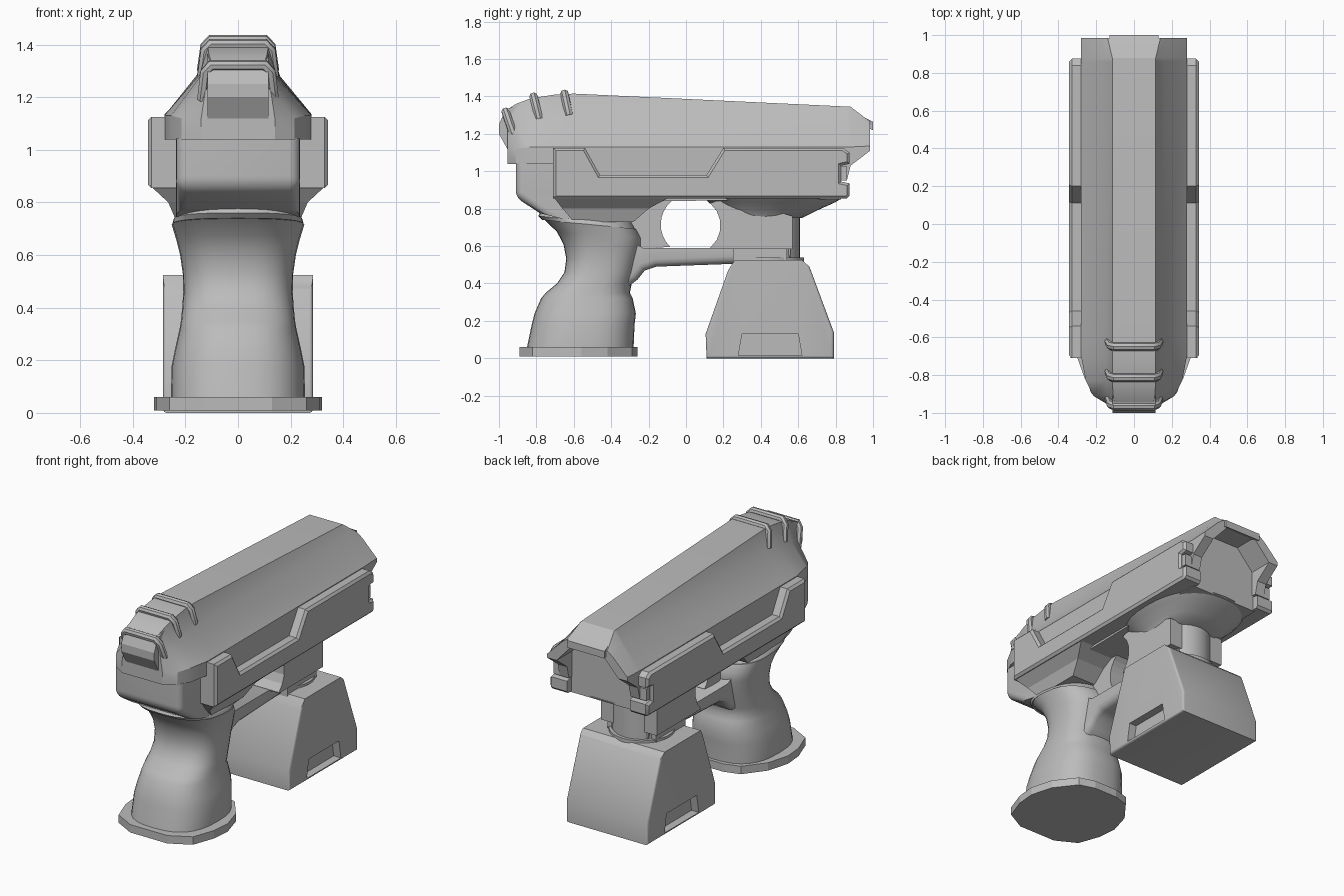
import bpy, bmesh, math
from mathutils import Vector

cube = bpy.data.objects.get("Cube")
if cube:
    bpy.data.objects.remove(cube, do_unlink=True)

grey = bpy.data.materials.new("matte_grey")
grey.use_nodes = True
grey.diffuse_color = (0.5, 0.5, 0.5, 1)
grey.node_tree.nodes["Principled BSDF"].inputs["Base Color"].default_value = (0.5, 0.5, 0.5, 1)


def activate(ob):
    bpy.ops.object.select_all(action='DESELECT')
    ob.select_set(True)
    bpy.context.view_layer.objects.active = ob


def loft(name, rings, smooth=None):
    """Skin a list of equal-length closed rings and cap both ends."""
    bm = bmesh.new()
    loops = [[bm.verts.new(p) for p in ring] for ring in rings]
    n = len(loops[0])
    for lo, hi in zip(loops, loops[1:]):
        for i in range(n):
            j = (i + 1) % n
            bm.faces.new((lo[i], lo[j], hi[j], hi[i]))
    bm.faces.new(loops[0])
    bm.faces.new(loops[-1])
    bmesh.ops.recalc_face_normals(bm, faces=bm.faces)
    mesh = bpy.data.meshes.new(name)
    bm.to_mesh(mesh)
    bm.free()
    ob = bpy.data.objects.new(name, mesh)
    bpy.context.collection.objects.link(ob)
    mesh.materials.append(grey)
    if smooth:
        activate(ob)
        bpy.ops.object.shade_smooth_by_angle(angle=math.radians(smooth))
    return ob


def slab(name, profile, x0, x1):
    """Extrude a (y, z) profile across x."""
    return loft(name, [[(x, y, z) for y, z in profile] for x in (x0, x1)])


def oval(z, front, back, half, power=2.4, tilt=0.0, n=32):
    """Horizontal superellipse ring, optionally tilted along y."""
    ring = []
    for i in range(n):
        t = math.tau * i / n
        c, s = math.cos(t), math.sin(t)
        dy = math.copysign(abs(s) ** (2 / power), s) * (back - front) / 2
        ring.append((half * math.copysign(abs(c) ** (2 / power), c),
                     (front + back) / 2 + dy, z + tilt * dy))
    return ring


def bevel_edges(ob, width, segments, rule):
    """Round the edges whose two end points satisfy the rule."""
    bm = bmesh.new()
    bm.from_mesh(ob.data)
    edges = [e for e in bm.edges if rule(e.verts[0].co, e.verts[1].co)]
    bmesh.ops.bevel(bm, geom=edges, offset=width, segments=segments,
                    profile=0.5, affect='EDGES', clamp_overlap=True)
    bm.to_mesh(ob.data)
    bm.free()
    activate(ob)
    bpy.ops.object.shade_smooth_by_angle(angle=math.radians(35))


def cut(ob, cutter):
    """Subtract a helper solid, then remove it."""
    cutter.hide_render = True
    mod = ob.modifiers.new("cut", 'BOOLEAN')
    mod.operation = 'DIFFERENCE'
    mod.solver = 'EXACT'
    mod.object = cutter
    activate(ob)
    bpy.ops.object.modifier_apply(modifier=mod.name)
    bpy.data.objects.remove(cutter, do_unlink=True)


# Upper shell: y, top half width, top z, shoulder x, shoulder z, side x, side z, bottom z
shell_stations = [
    (-0.955, .10, 1.33, .125, 1.22, .14, 1.12, 1.04),
    (-0.91, .11, 1.36, .14, 1.24, .215, 1.12, 1.04),
    (-0.83, .115, 1.39, .15, 1.27, .255, 1.13, 1.04),
    (-0.70, .115, 1.41, .15, 1.28, .28, 1.13, 1.04),
    (-0.60, .115, 1.415, .15, 1.285, .28, 1.13, .95),
    (0.86, .115, 1.346, .16, 1.28, .28, 1.13, .95),
    (0.88, .115, 1.345, .16, 1.28, .28, 1.13, 1.03),
    (0.985, .14, 1.265, .18, 1.235, .28, 1.135, 1.11)]
rings = []
for y, a, zt, b, zs, c, zk, zb in shell_stations:
    half = [(a, zt), (b, zs), (c, zk), (c, zb)]
    rings.append([(x, y, z) for x, z in half] + [(-x, y, z) for x, z in reversed(half)])
shell = loft("upper_shell", rings, 28)

slab("nose_ridge", [(-1, 1.25), (-.965, 1.33), (-.8, 1.39), (-.8, 1.04),
                    (-.955, 1.04), (-.95, 1.11), (-1, 1.2)], -.115, .115)
slab("rear_lip", [(.95, 1.29), (1, 1.265), (1, 1.22), (.95, 1.24)], -.13, .13)

# Open recess at the rear
recess = [(.10, 1.235), (.215, 1.11), (.215, .8), (-.215, .8), (-.215, 1.11), (-.10, 1.235)]
cut(shell, loft("recess_cutter", [[(x, y, z) for x, z in recess] for y in (.83, 1.2)]))

# Frame under the shell, with rounded front corners
frame = slab("frame", [(-.91, 1.045), (-.91, .86), (-.78, .775), (-.66, .745), (-.3, .73),
                       (-.18, .84), (.83, .85), (.83, 1.045)], -.235, .235)
bevel_edges(frame, .07, 5, lambda p, q: max(p.y, q.y) < -.75 and min(p.z, q.z) < 1
            and (abs(p.x - q.x) < .01 or abs(p.z - .86) < .01))

# Side rails with a stepped top edge and a rear latch notch
rail = [(-.71, .855), (-.71, 1.125), (-.54, 1.125), (-.46, .98), (.11, .98), (.2, 1.125),
        (.84, 1.125), (.875, 1.10), (.875, 1.04), (.83, 1.03), (.83, .945), (.875, .935),
        (.875, .87), (.86, .855)]
for side, s in (("left", 1), ("right", -1)):
    panel = slab(side + "_rail", rail, s * .22, s * .343)
    bevel_edges(panel, .014, 1, lambda p, q: abs(p.x) > .33 and abs(q.x) > .33)
    slab(side + "_latch", [(.8, .95), (.8, 1.025), (.86, 1.025), (.86, .95)], s * .225, s * .325)

# Neck tapering from the rails to the grip
neck = []
for z, front, back, w in ((.865, -.71, -.08, .335), (.80, -.66, -.2, .265), (.73, -.6, -.28, .235)):
    neck.append([(w, front, z), (w, back, z), (-w, back, z), (-w, front, z)])
loft("grip_neck", neck)

# Grip: z, front y, back y, half width
grip = [(.06, -.85, -.28, .255), (.18, -.825, -.275, .252), (.24, -.81, -.268, .24),
        (.32, -.775, -.285, .222), (.35, -.75, -.3, .217), (.40, -.69, -.29, .212),
        (.46, -.65, -.27, .208), (.53, -.64, -.255, .21), (.60, -.655, -.24, .22),
        (.66, -.69, -.24, .235), (.715, -.755, -.265, .252)]
loft("grip", [oval(z, f, b, w, 2.6, -.09 * max(0, (z - .5) / .2)) for z, f, b, w in grip], 50)
loft("grip_collar", [oval(.715, -.77, -.27, .25, 2.6, -.1), oval(.735, -.79, -.28, .245, 2.6, -.1),
                     oval(.755, -.78, -.29, .225, 2.6, -.1)], 40)

# Foot plate
foot = [(.13, -.89), (.26, -.82), (.31, -.68), (.32, -.56), (.28, -.42), (.18, -.29), (.08, -.26)]
foot += [(-x, y) for x, y in reversed(foot)]
loft("foot_plate", [[(x, y, z) for x, y in foot] for z in (.01, .06)])

# Trigger guard and trigger
guard = slab("trigger_guard", [(-.32, .64), (-.23, .59), (.56, .59), (.56, .52), (.25, .505),
                               (-.16, .49), (-.22, .47), (-.26, .42), (-.34, .36)], -.13, .13)
bevel_edges(guard, .04, 3, lambda p, q: max(p.z, q.z) < .53 and abs(p.x - q.x) < .01)
arc = [(.03 + .165 * math.cos(t), .715 + .165 * math.sin(t))
       for t in [math.radians(130 + 12 * i) for i in range(9)]]
slab("trigger", [(-.3, .58), (-.3, .86), (-.08, .86)] + arc, -.07, .07)

# Battery mount: flared collar, block, column
loft("mount_flare", [oval(.86, .09, .84, .30), oval(.835, .12, .80, .275),
                     oval(.79, .17, .70, .215), oval(.75, .2, .62, .19)], 40)
front_arc = [(.03 + .155 * math.cos(t), .71 + .155 * math.sin(t))
             for t in [math.radians(-50 + 20 * i) for i in range(6)]]
slab("mount_block", [(.13, .585)] + front_arc + [(.16, .84), (.3, .84), (.57, .76), (.57, .585)],
     -.195, .195)
slab("mount_step", [(.25, .51), (.25, .59), (.54, .59), (.54, .51)], -.17, .17)
loft("mount_column", [oval(z, .27, .61, .17, 2) for z in (.5, .8)], 40)
loft("column_ring", [oval(z, .25, .63, .19, 2) for z in (.51, .54)], 40)

# Battery with rounded side edges and finger notches open at the bottom
battery = slab("battery", [(.11, 0), (.105, .13), (.225, .47), (.26, .525), (.62, .525),
                           (.66, .49), (.79, .14), (.79, 0)], -.285, .285)
bevel_edges(battery, .06, 4, lambda p, q: min(p.z, q.z) < .45 and abs(p.x - q.x) < .01)
for s in (1, -1):
    cut(battery, slab("notch_cutter", [(.28, .015), (.30, .13), (.60, .13), (.62, .015)],
                      s * .235, s * .32))

# Three ribs wrapping over the nose: top y, top z, lower y, lower z
for i, (yt, zt, yl, zl) in enumerate(((-.965, 1.32, -.92, 1.19), (-.815, 1.4, -.785, 1.28),
                                      (-.65, 1.415, -.625, 1.3))):
    data = bpy.data.curves.new("rib", 'CURVE')
    data.dimensions = '3D'
    data.bevel_depth = .023
    data.bevel_resolution = 2
    data.use_fill_caps = True
    top, low = Vector((0, yt, zt)), Vector((0, yl, zl))
    half = [(.134, low), (.122, low.lerp(top, .8)), (.10, top)]
    path = half + [(-x, p) for x, p in reversed(half)]
    spline = data.splines.new('POLY')
    spline.points.add(len(path) - 1)
    for point, (x, p) in zip(spline.points, path):
        point.co = (x, p.y, p.z, 1)
    rib = bpy.data.objects.new("nose_rib_%d" % (i + 1), data)
    bpy.context.collection.objects.link(rib)
    data.materials.append(grey)
    activate(rib)
    bpy.ops.object.convert(target='MESH')
    bpy.ops.object.shade_smooth_by_angle(angle=math.radians(40))
